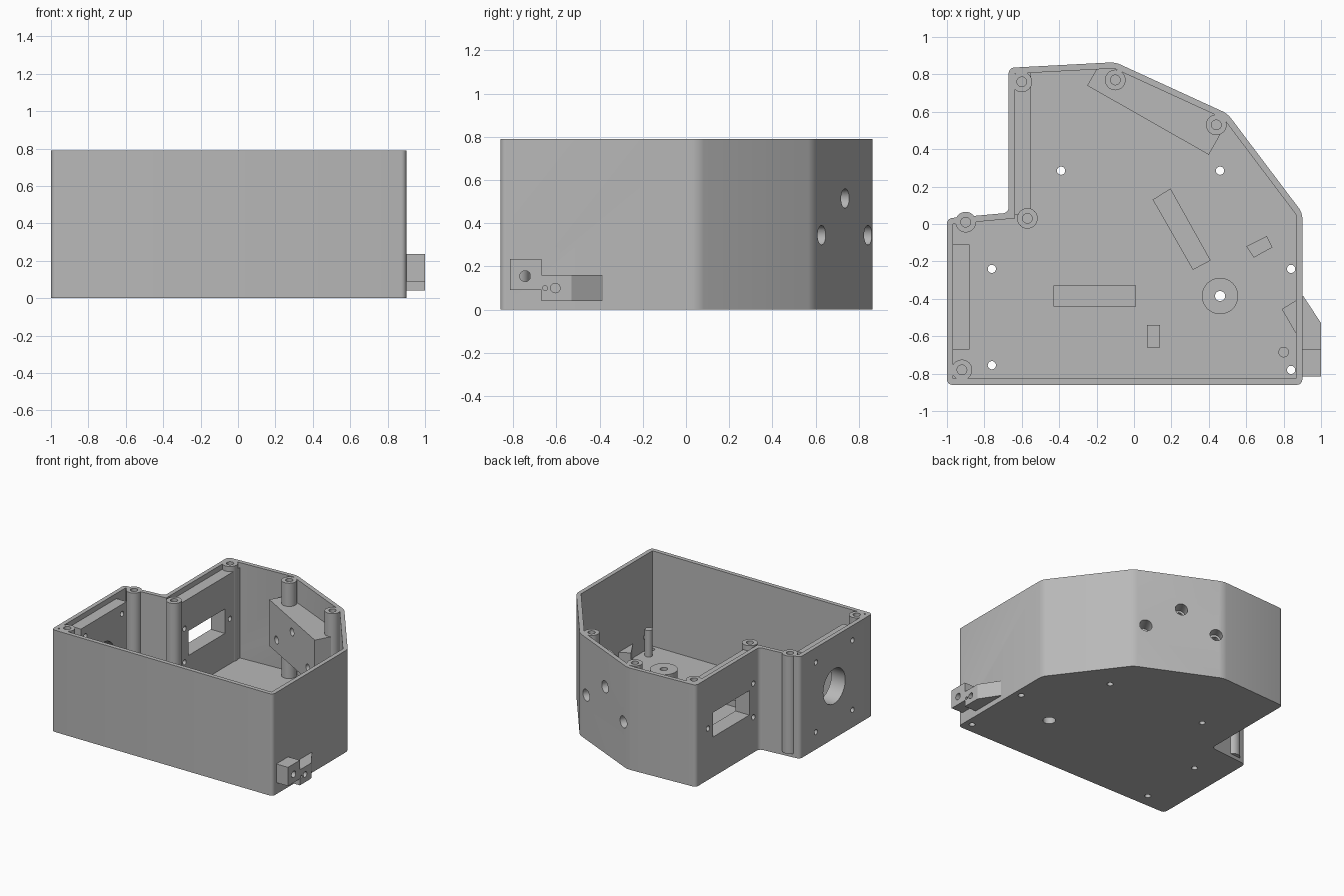
import bpy, bmesh, math
from mathutils import Vector, Matrix

if "Cube" in bpy.data.objects:
    bpy.data.objects.remove(bpy.data.objects["Cube"])

grey = bpy.data.materials.new("plain grey")
grey.use_nodes = True
colour = (0.48, 0.48, 0.48, 1)
grey.diffuse_color = colour
grey.node_tree.nodes["Principled BSDF"].inputs["Base Color"].default_value = colour

HEIGHT, FLOOR, WALL = 0.79, 0.05, 0.033


def finish(name, bm):
    bmesh.ops.recalc_face_normals(bm, faces=bm.faces)
    mesh = bpy.data.meshes.new(name)
    bm.to_mesh(mesh)
    bm.free()
    obj = bpy.data.objects.new(name, mesh)
    obj.data.materials.append(grey)
    bpy.context.collection.objects.link(obj)
    return obj


def add_prism(bm, points, z0, z1, rounding=0):
    tmp = bmesh.new()
    tmp.faces.new([tmp.verts.new((x, y, z0)) for x, y in points])
    if rounding:
        bmesh.ops.bevel(tmp, geom=tmp.verts[:], offset=rounding, segments=4,
                        profile=0.5, affect='VERTICES')
    out = bmesh.ops.extrude_face_region(tmp, geom=tmp.faces[:])
    top = [v for v in out["geom"] if isinstance(v, bmesh.types.BMVert)]
    bmesh.ops.translate(tmp, verts=top, vec=(0, 0, z1 - z0))
    bmesh.ops.recalc_face_normals(tmp, faces=tmp.faces)
    mesh = bpy.data.meshes.new("scratch")
    tmp.to_mesh(mesh)
    tmp.free()
    bm.from_mesh(mesh)
    bpy.data.meshes.remove(mesh)


def prism(name, points, z0, z1, rounding=0):
    bm = bmesh.new()
    add_prism(bm, points, z0, z1, rounding)
    return finish(name, bm)


def rect(x0, x1, y0, y1):
    return [(x0, y0), (x1, y0), (x1, y1), (x0, y1)]


def add_rod(bm, start, end, radius, sides=32):
    a, b = Vector(start), Vector(end)
    turn = (b - a).to_track_quat('Z', 'Y').to_matrix().to_4x4()
    bmesh.ops.create_cone(bm, cap_ends=True, segments=sides, radius1=radius,
                          radius2=radius, depth=(b - a).length,
                          matrix=Matrix.Translation((a + b) / 2) @ turn)


def inset(points, d):
    # Move every edge of a counter-clockwise outline inwards by d
    result = []
    for i, p in enumerate(points):
        p = Vector(p)
        e1 = (p - Vector(points[i - 1])).normalized()
        e2 = (Vector(points[(i + 1) % len(points)]) - p).normalized()
        n1, n2 = Vector((-e1.y, e1.x)), Vector((-e2.y, e2.x))
        result.append(tuple(p + (n1 + n2) * d / (1 + n1.dot(n2))))
    return result


def cut(obj, *cutters):
    bpy.context.view_layer.objects.active = obj
    for cutter in cutters:
        mod = obj.modifiers.new("cut", 'BOOLEAN')
        mod.operation, mod.solver, mod.object = 'DIFFERENCE', 'EXACT', cutter
        bpy.ops.object.modifier_apply(modifier=mod.name)


# Outer case: floor and walls
outline = [(-1, -0.86), (0.9, -0.86), (0.9, 0.06), (0.5, 0.59),
           (-0.1, 0.865), (-0.67, 0.835), (-0.67, 0.06), (-1, 0.03)]
case = prism("case_shell", outline, 0, HEIGHT, 0.028)
cavity = prism("cavity_cutter", inset(outline, WALL), FLOOR, 1)
cut(case, cavity)

# Screw columns for the lid
columns = [(-0.6, 0.76), (-0.1, 0.77), (0.44, 0.53), (-0.57, 0.03),
           (-0.9, 0.01), (-0.92, -0.78)]
bm = bmesh.new()
for x, y in columns:
    add_rod(bm, (x, y, 0.03), (x, y, HEIGHT), 0.055)
bosses = finish("screw_columns", bm)

# Thickened wall pads
side_pad = prism("side_pad", rect(-0.98, -0.88, -0.67, -0.11), 0.03, 0.75)
rear_pad = prism("rear_pad", rect(-0.65, -0.55, 0.05, 0.81), 0.03, 0.75)

# Angled mounting block on the rear wall
block = prism("angled_block", [(-0.25, 0.74), (0.4, 0.37), (0.49, 0.53),
              (0.48, 0.58), (-0.1, 0.85), (-0.19, 0.845)], 0.25, 0.61)

# Lugs on the outer wall
upper_lug = prism("square_lug", rect(0.88, 1, -0.815, -0.67), 0.09, 0.235)
lower_lug = prism("slanted_lug", [(0.79, -0.455), (0.88, -0.61), (0.88, -0.67),
                  (1, -0.67), (1, -0.53), (0.905, -0.385)], 0.04, 0.16)

# Floor fittings
bm = bmesh.new()
add_rod(bm, (0.46, -0.385, 0.03), (0.46, -0.385, 0.15), 0.097, 48)
ring = finish("floor_ring", bm)
bm = bmesh.new()
add_rod(bm, (0.8, -0.685, 0.03), (0.8, -0.685, 0.255), 0.028)
post = finish("floor_post", bm)
bm = bmesh.new()
for shape in (rect(-0.43, 0.01, -0.44, -0.33), rect(0.07, 0.14, -0.66, -0.54),
              [(0.1, 0.13), (0.315, -0.245), (0.41, -0.195), (0.195, 0.19)],
              [(0.6, -0.12), (0.64, -0.18), (0.74, -0.125), (0.71, -0.065)]):
    add_prism(bm, shape, 0.03, 0.1)
ribs = finish("floor_ribs", bm)

# Main holes
bm = bmesh.new()
for x, y in columns:
    add_rod(bm, (x, y, 0.45), (x, y, 0.9), 0.026)
for x, y in [(-0.39, 0.285), (0.46, 0.285), (-0.76, -0.24), (0.84, -0.24),
             (-0.76, -0.755), (0.84, -0.78), (0.46, -0.385)]:
    add_rod(bm, (x, y, -0.1), (x, y, 0.2), 0.027 if y == -0.385 else 0.022)
add_rod(bm, (-1.1, -0.39, 0.405), (-0.8, -0.39, 0.405), 0.135, 48)
for y in (-0.615, -0.165):
    for z in (0.135, 0.675):
        add_rod(bm, (-1.1, y, z), (-0.8, y, z), 0.02)
for y, z in [(0.13, 0.536), (0.13, 0.275), (0.687, 0.4)]:
    add_rod(bm, (-0.8, y, z), (-0.5, y, z), 0.02)
add_prism(bm, rect(-0.8, -0.5, 0.18, 0.625), 0.31, 0.5)
add_rod(bm, (0.8, -0.745, 0.155), (1.1, -0.745, 0.155), 0.025)
add_rod(bm, (0.93, -0.605, 0.1), (1.1, -0.605, 0.1), 0.022)
add_rod(bm, (0.93, -0.652, 0.1), (1.1, -0.652, 0.1), 0.011)
normal = Vector((0.5, 0.866, 0))
rear_holes = [Vector((-0.146, 0.68, 0.345)), Vector((0.075, 0.555, 0.515)),
              Vector((0.3, 0.425, 0.345))]
for p in rear_holes:
    add_rod(bm, p - normal * 0.1, p + normal * 0.4, 0.03)
holes = finish("hole_cutter", bm)

# Wider counterbores
bm = bmesh.new()
for p in rear_holes:
    add_rod(bm, p + normal * 0.11, p + normal * 0.4, 0.045)
add_rod(bm, (0.46, -0.385, -0.1), (0.46, -0.385, 0.09), 0.045)
bores = finish("counterbore_cutter", bm)

parts = [case, bosses, side_pad, rear_pad, block, upper_lug, lower_lug, ring]
for part in parts:
    cut(part, holes, bores)
for cutter in (cavity, holes, bores):
    bpy.data.objects.remove(cutter)

# Smooth round surfaces, keep edges crisp
bpy.ops.object.select_all(action='DESELECT')
for part in parts + [post, ribs]:
    part.select_set(True)
bpy.context.view_layer.objects.active = case
bpy.ops.object.shade_smooth_by_angle(angle=math.radians(30))
